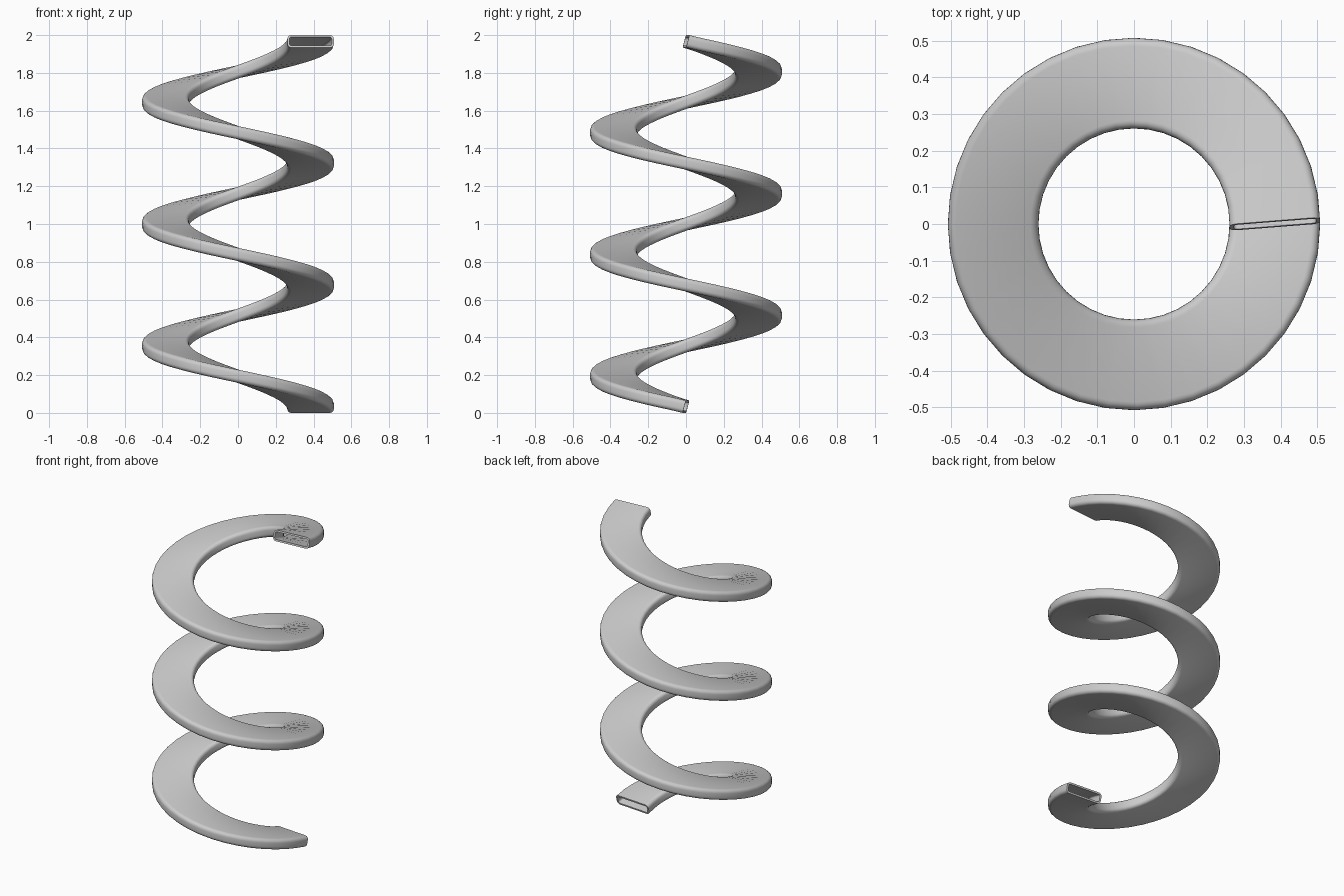
import bpy, bmesh
from math import sin, cos, pi, atan2
from mathutils import Vector

if "Cube" in bpy.data.objects:
    bpy.data.objects.remove(bpy.data.objects["Cube"])

TURNS, STEPS = 3, 40               # left-handed coil, 40 segments per turn
R, W, H = 0.3845, 0.247, 0.068     # path radius, section width and height
WALL, CORNER = 0.011, 0.022
RISE = 2.0 - H * 0.967
PITCH = atan2(RISE / TURNS, 2 * pi * R)


def rounded_rect(w, h, r, seg=5):
    pts = []
    for i, (sx, sy) in enumerate(((1, 1), (-1, 1), (-1, -1), (1, -1))):
        for k in range(seg + 1):
            a = (i + k / seg) * pi / 2
            pts.append((sx * (w / 2 - r) + r * cos(a), sy * (h / 2 - r) + r * sin(a)))
    return pts


def sweep(bm, profile):
    n = TURNS * STEPS
    step = 2 * pi / STEPS
    rings = []
    for i in range(n + 1):
        a = -i * step
        centre = Vector((R * cos(a), R * sin(a), 1 + RISE * (i / n - 0.5)))
        # the two ends are square to their first and last segments
        f = a - step / 2 if i == 0 else a + step / 2 if i == n else a
        radial = Vector((cos(f), sin(f), 0))
        forward = Vector((sin(f), -cos(f), 0))
        up = Vector((0, 0, cos(PITCH))) - forward * sin(PITCH)
        rings.append([bm.verts.new(centre + radial * u + up * v) for u, v in profile])
    for r0, r1 in zip(rings, rings[1:]):
        bridge(bm, r0, r1)
    return rings


def bridge(bm, r0, r1):
    m = len(r0)
    for j in range(m):
        k = (j + 1) % m
        bm.faces.new((r0[j], r0[k], r1[k], r1[j]))


# Hollow coil: outer skin, inner skin, and a rim at each open end
bm = bmesh.new()
outer = sweep(bm, rounded_rect(W, H, CORNER))
inner = sweep(bm, rounded_rect(W - 2 * WALL, H - 2 * WALL, CORNER - WALL))
bridge(bm, outer[0], inner[0])
bridge(bm, outer[-1], inner[-1])
bmesh.ops.recalc_face_normals(bm, faces=bm.faces)

mesh = bpy.data.meshes.new("spiral_tube")
bm.to_mesh(mesh)
bm.free()
coil = bpy.data.objects.new("spiral_tube", mesh)
bpy.context.collection.objects.link(coil)
bpy.context.view_layer.objects.active = coil
coil.select_set(True)
bpy.ops.object.shade_smooth_by_angle()
